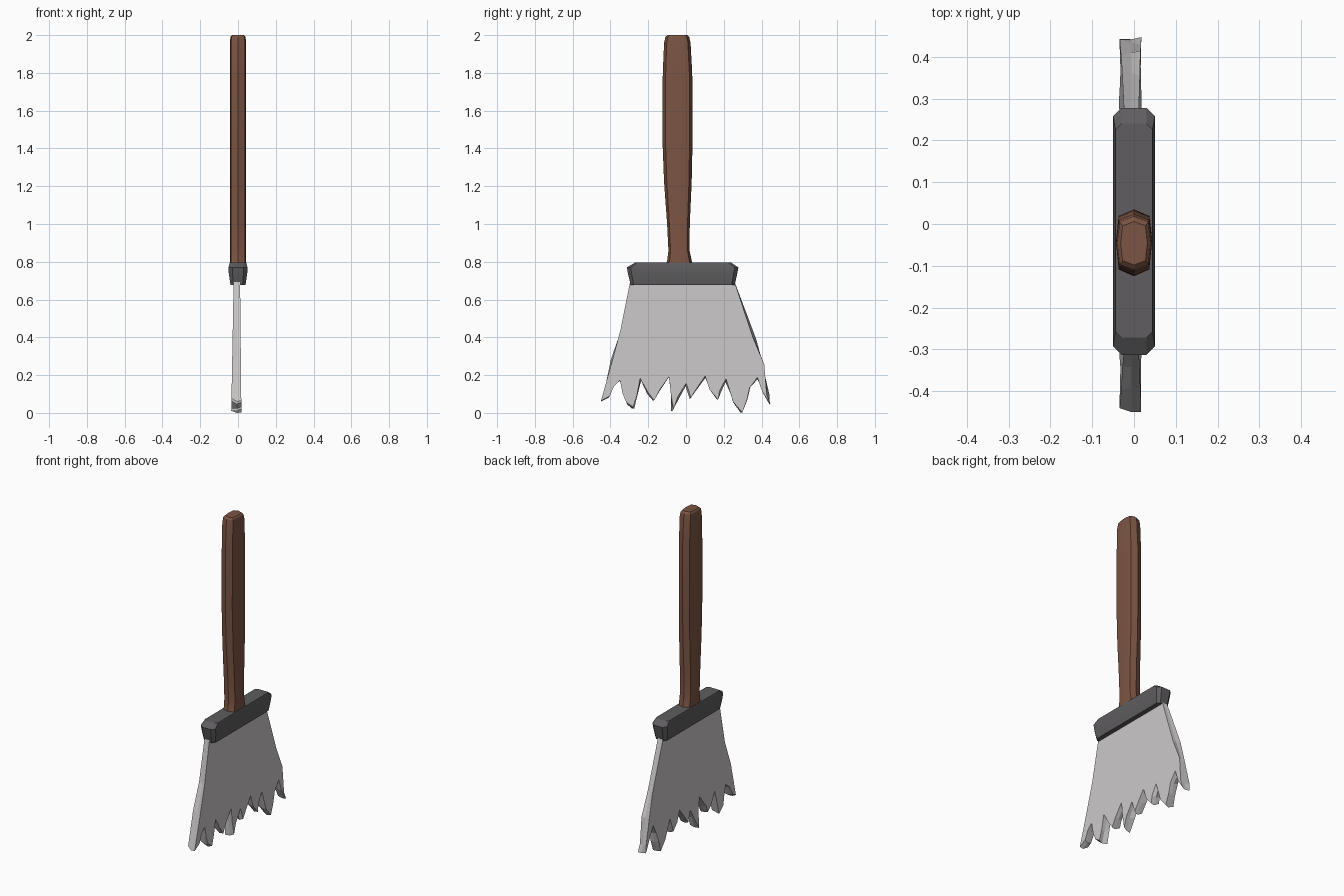
import bpy, bmesh, math, random

random.seed(4)


def material(name, rgb):
    m = bpy.data.materials.new(name)
    m.diffuse_color = (*rgb, 1)
    return m


def loft(name, rings, mat, smooth=None):
    """Skin a stack of equal-length closed rings and cap both ends."""
    bm = bmesh.new()
    vs = [[bm.verts.new(p) for p in ring] for ring in rings]
    for a, b in zip(vs, vs[1:]):
        for i in range(len(a)):
            j = (i + 1) % len(a)
            bm.faces.new((a[i], a[j], b[j], b[i]))
    bm.faces.new(vs[0][::-1])
    bm.faces.new(vs[-1])
    bmesh.ops.recalc_face_normals(bm, faces=bm.faces)
    me = bpy.data.meshes.new(name)
    bm.to_mesh(me)
    bm.free()
    me.materials.append(mat)
    ob = bpy.data.objects.new(name, me)
    bpy.context.collection.objects.link(ob)
    if smooth:
        bpy.ops.object.select_all(action='DESELECT')
        ob.select_set(True)
        bpy.context.view_layer.objects.active = ob
        bpy.ops.object.shade_smooth_by_angle(angle=math.radians(smooth))
    return ob


wood = material("brown wood", (0.2, 0.09, 0.056))
metal = material("dark grey metal", (0.115, 0.11, 0.115))
hair = material("pale grey bristle", (0.6, 0.58, 0.58))

# Handle: flattened eight-sided grip; (z, centre y, half depth y, half width x)
section = [(0, 1), (0.85, 0.8), (1, 0), (0.85, -0.8),
           (0, -1), (-0.85, -0.8), (-1, 0), (-0.85, 0.8)]
stations = [(0.78, -0.035, 0.072, 0.043), (0.81, -0.035, 0.064, 0.043),
            (0.86, -0.037, 0.056, 0.043), (1.0, -0.04, 0.06, 0.043),
            (1.22, -0.043, 0.073, 0.043), (1.45, -0.045, 0.08, 0.043),
            (1.8, -0.045, 0.078, 0.043), (1.96, -0.046, 0.07, 0.043),
            (1.99, -0.046, 0.063, 0.04), (2.0, -0.046, 0.052, 0.032)]
loft("handle", [[(u * hx, cy + v * hy, z) for u, v in section]
                for z, cy, hy, hx in stations], wood, 28)


# Ferrule: chamfered bar, slightly narrower at the bottom
def bar(z, y0, y1, hx, c):
    k = hx - c
    return [(hx, y0 + c, z), (hx, y1 - c, z), (k, y1, z), (-k, y1, z),
            (-hx, y1 - c, z), (-hx, y0 + c, z), (-k, y0, z), (k, y0, z)]


loft("ferrule", [bar(0.677, -0.293, 0.258, 0.040, 0.016),
                 bar(0.74, -0.308, 0.272, 0.049, 0.020),
                 bar(0.77, -0.313, 0.278, 0.050, 0.020),
                 bar(0.795, -0.272, 0.24, 0.044, 0.014)], metal, 25)

# Bristles: flared slab with a ragged lower edge (y, z)
outline = [(-0.295, 0.70), (-0.342, 0.44), (-0.39, 0.27), (-0.45, 0.06),
           (-0.41, 0.08), (-0.385, 0.14), (-0.35, 0.17), (-0.33, 0.10),
           (-0.312, 0.045), (-0.285, 0.022), (-0.265, 0.09), (-0.24, 0.175),
           (-0.205, 0.10), (-0.175, 0.065), (-0.14, 0.115), (-0.09, 0.19),
           (-0.08, 0.10), (-0.072, 0.01), (-0.045, 0.08), (-0.005, 0.15),
           (0.02, 0.072), (0.06, 0.13), (0.10, 0.19), (0.13, 0.12),
           (0.165, 0.07), (0.185, 0.11), (0.215, 0.175), (0.25, 0.055),
           (0.29, 0.0), (0.325, 0.07), (0.335, 0.13), (0.38, 0.18),
           (0.405, 0.11), (0.442, 0.045), (0.435, 0.09), (0.41, 0.25),
           (0.36, 0.39), (0.255, 0.70)]


def layer(x_top, x_low, jitter):
    ring = []
    for y, z in outline:
        if z < 0.5:
            y = max(-0.45, min(0.447, y + random.uniform(-jitter, jitter)))
            z += random.uniform(0, jitter * 1.5)
        ring.append((x_low + (x_top - x_low) * z / 0.7, y, z))
    return ring


loft("bristles", [layer(0.011, 0.018, 0.008), layer(-0.006, -0.006, 0),
                  layer(-0.023, -0.036, 0.012)], hair)
